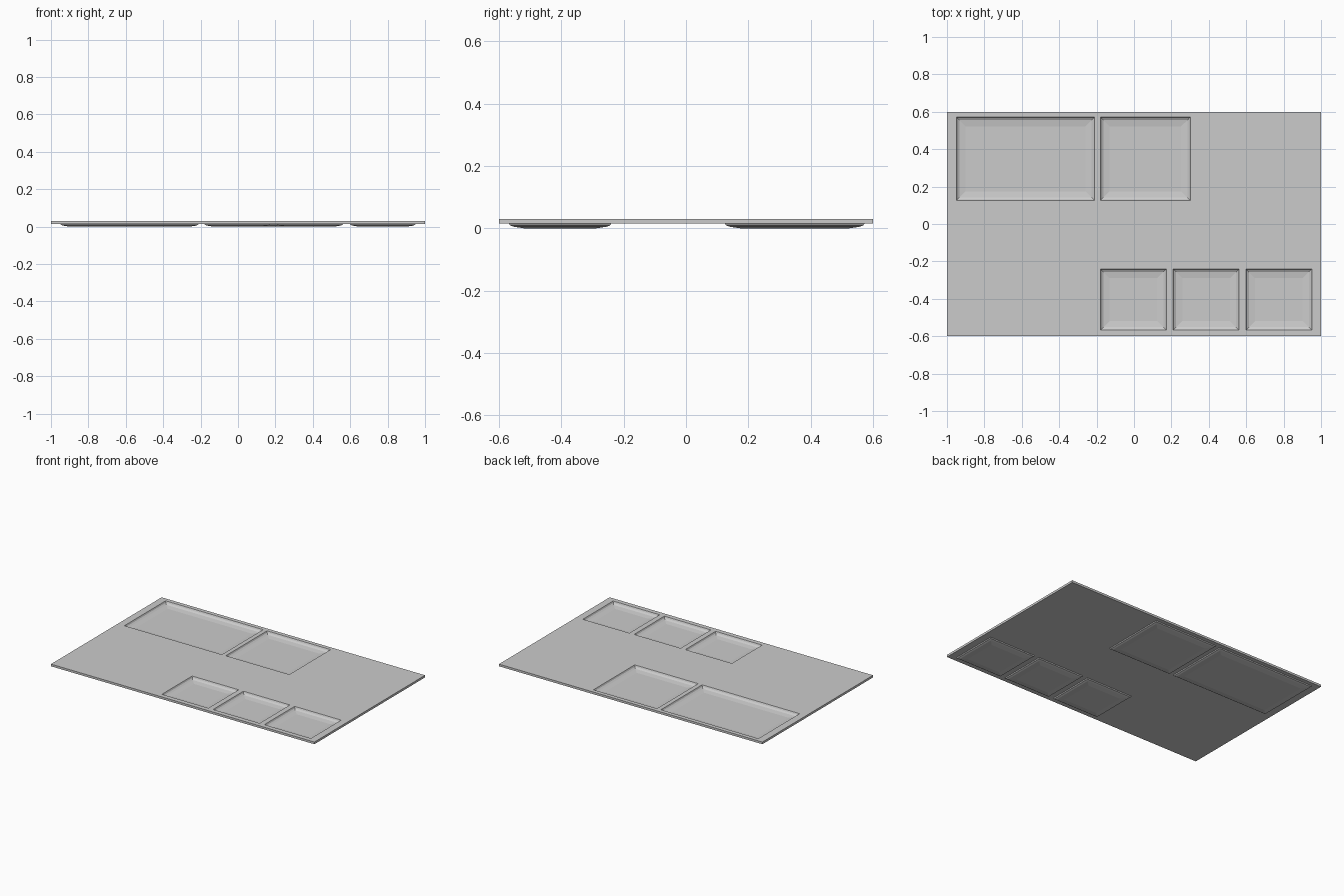
import bpy, bmesh

if "Cube" in bpy.data.objects:
    bpy.data.objects.remove(bpy.data.objects["Cube"])

# Recessed pans: x0, x1, y0, y1
PANS = [(-0.95, -0.21, 0.125, 0.572), (-0.18, 0.302, 0.125, 0.572)]
PANS += [(x, x + 0.353, -0.568, -0.24) for x in (-0.18, 0.209, 0.598)]
TOP, UNDER = 0.03, 0.015
INNER = [(0, TOP), (0.005, 0.02), (0.016, 0.013), (0.05, 0.008)]
OUTER = [(0, UNDER), (0.004, 0.009), (0.016, 0.005), (0.05, 0)]

bm = bmesh.new()
cache = {}


def vert(x, y, z):
    key = (round(x, 5), round(y, 5), round(z, 5))
    if key not in cache:
        cache[key] = bm.verts.new(key)
    return cache[key]


def face(points, flip=False):
    bm.faces.new([vert(*p) for p in (points[::-1] if flip else points)])


def ring(pan, inset, z):
    x0, x1, y0, y1 = pan
    return [(x0 + inset, y0 + inset, z), (x1 - inset, y0 + inset, z),
            (x1 - inset, y1 - inset, z), (x0 + inset, y1 - inset, z)]


xs = sorted({-1, 1} | {v for p in PANS for v in p[:2]})
ys = sorted({-0.6, 0.6} | {v for p in PANS for v in p[2:]})

# Flat sheet around the pans, top and underside
for x0, x1 in zip(xs, xs[1:]):
    for y0, y1 in zip(ys, ys[1:]):
        cx, cy = (x0 + x1) / 2, (y0 + y1) / 2
        if any(a < cx < b and c < cy < d for a, b, c, d in PANS):
            continue
        for z, flip in ((TOP, False), (UNDER, True)):
            face(ring((x0, x1, y0, y1), 0, z), flip)

# Pan walls and floors, inside and outside
for pan in PANS:
    for profile, flip in ((INNER, False), (OUTER, True)):
        rings = [ring(pan, *p) for p in profile]
        for a, b in zip(rings, rings[1:]):
            for i in range(4):
                j = (i + 1) % 4
                face([a[i], a[j], b[j], b[i]], flip)
        face(rings[-1], flip)

# Outer rim of the sheet
for x0, x1 in zip(xs, xs[1:]):
    for y, flip in ((-0.6, False), (0.6, True)):
        face([(x0, y, UNDER), (x1, y, UNDER), (x1, y, TOP), (x0, y, TOP)], flip)
for y0, y1 in zip(ys, ys[1:]):
    for x, flip in ((1, False), (-1, True)):
        face([(x, y0, UNDER), (x, y1, UNDER), (x, y1, TOP), (x, y0, TOP)], flip)

# Weld the grid subdivisions along the pan edges and merge the flat areas
bmesh.ops.dissolve_limit(bm, angle_limit=0.01, verts=bm.verts[:], edges=bm.edges[:])
bmesh.ops.triangulate(bm, faces=[f for f in bm.faces if len(f.verts) > 4])
mesh = bpy.data.meshes.new("tray_panel")
bm.to_mesh(mesh)
bm.free()
panel = bpy.data.objects.new("tray_panel", mesh)
bpy.context.collection.objects.link(panel)
